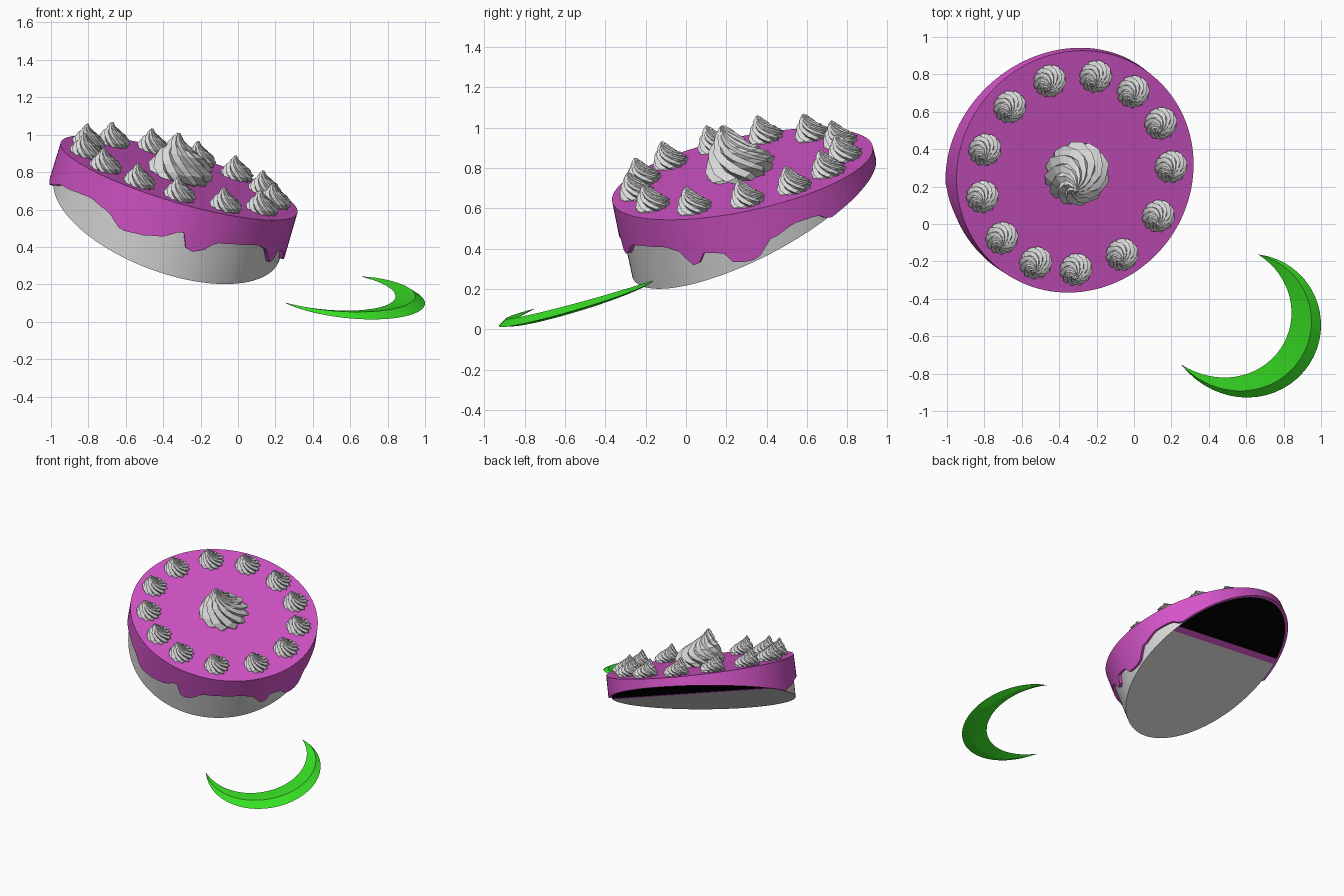
import bpy, bmesh, math
from mathutils import Vector, Matrix

if "Cube" in bpy.data.objects:
    bpy.data.objects.remove(bpy.data.objects["Cube"])

def material(name, rgb):
    m = bpy.data.materials.new(name)
    m.diffuse_color = (*rgb, 1)
    m.use_nodes = True
    m.node_tree.nodes["Principled BSDF"].inputs["Base Color"].default_value = m.diffuse_color
    return m

PURPLE = material("purple icing", (0.66, 0.09, 0.58))
CREAM = material("light grey cream", (0.7, 0.7, 0.7))
BLACK = material("black underside", (0.0, 0.0, 0.0))
GREEN = material("bright green", (0.04, 0.74, 0.018))

# tilted frame of the cake, origin in the middle of its top
n = Vector((0.28, -0.2, 0.94)).normalized()
e1 = (Vector((1, 0, 0)) - n * n.x).normalized()
e2 = n.cross(e1)
TILT = Matrix((e1, e2, n)).transposed().to_4x4()
TILT.translation = Vector((-0.315, 0.28, 0.77))

def loft(bm, rings, cap_start=True, cap_end=True):
    vs = [[bm.verts.new(p) for p in ring] for ring in rings]
    k = len(vs[0])
    for up, lo in zip(vs, vs[1:]):
        for i in range(k):
            j = (i + 1) % k
            bm.faces.new((lo[i], lo[j], up[j], up[i]))
    if cap_start:
        bm.faces.new(vs[0])
    if cap_end:
        bm.faces.new(vs[-1][::-1])

def finish(bm, name, mats, matrix, smooth=None):
    bmesh.ops.recalc_face_normals(bm, faces=bm.faces[:])
    me = bpy.data.meshes.new(name)
    bm.to_mesh(me)
    bm.free()
    for m in mats:
        me.materials.append(m)
    ob = bpy.data.objects.new(name, me)
    bpy.context.collection.objects.link(ob)
    ob.matrix_world = matrix
    if smooth:
        bpy.ops.object.select_all(action='DESELECT')
        ob.select_set(True)
        bpy.context.view_layer.objects.active = ob
        bpy.ops.object.shade_smooth_by_angle(angle=math.radians(smooth))
    return ob

SEG = 120
ANG = [2 * math.pi * i / SEG for i in range(SEG)]

def cut(a):
    # depth of the slanted bottom cut around the rim
    return 0.23 + 0.03 * math.cos(a) - 0.165 * math.sin(a)

def ring(r, depth):
    return [(r * math.cos(a), r * math.sin(a), -depth(a)) for a in ANG]

# cake body, cut off by a slanted plane
bm = bmesh.new()
loft(bm, [ring(0.64, lambda a: 0.01), ring(0.64, cut)])
for z in (-0.168, -0.18):
    bmesh.ops.bisect_plane(bm, geom=bm.verts[:] + bm.edges[:] + bm.faces[:],
                           plane_co=(0, 0, z), plane_no=(0, 0, 1))
bmesh.ops.recalc_face_normals(bm, faces=bm.faces[:])
for f in bm.faces:
    z = f.calc_center_median().z
    if f.normal.z < -0.5:
        # underside: cream layer, thin icing line, dark hollow
        f.material_index = 0 if z < -0.18 else 1 if z < -0.168 else 2
finish(bm, "cake_body", [CREAM, PURPLE, BLACK], TILT, 30)

# icing with drips: (degrees, drip length)
DRIPS = [(0, .24), (6, .165), (19, .12), (28, .12), (40, .2), (50, .3), (170, .3),
         (183, .23), (190, .2), (205, .16), (227, .14), (237, .165), (248, .235),
         (257, .225), (265, .205), (276, .145), (280, .24), (285, .227), (294, .16),
         (305, .15), (316, .144), (326, .17), (328, .24), (332, .24), (336, .18),
         (344, .19), (349, .25), (356, .255), (360, .24)]

def drip(a):
    d = math.degrees(a)
    for (a0, t0), (a1, t1) in zip(DRIPS, DRIPS[1:]):
        if a0 <= d <= a1:
            s = (d - a0) / (a1 - a0)
            s = s * s * (3 - 2 * s)
            return min(t0 + (t1 - t0) * s, cut(a))
    return min(DRIPS[-1][1], cut(a))

bm = bmesh.new()
loft(bm, [ring(0.66, lambda a: 0), ring(0.662, drip), ring(0.638, drip)], cap_end=False)
finish(bm, "icing", [PURPLE], TILT, 40)

# piped cream swirls: twisted star section that narrows to a leaning tip
PROFILE = [(0, .82), (.1, .98), (.24, 1), (.36, .86), (.42, .82), (.54, .7),
           (.64, .5), (.7, .46), (.82, .3), (.92, .14), (1, .02)]

def swirl(name, x, y, r, h, turn):
    bm = bmesh.new()
    ridges = 11
    rings = []
    for t, w in PROFILE:
        pts = []
        for i in range(ridges * 2):
            a = turn + math.pi * i / ridges - 2.4 * t
            rad = r * w * (1.0 if i % 2 else 0.8)
            # spiral step makes one side of each layer sit higher
            lift = 0.07 * h * math.sin(a + 5 * t) * (1 if 0 < t < 1 else 0)
            pts.append((rad * math.cos(a) - 0.38 * r * t * t,
                        rad * math.sin(a) - 0.3 * r * t * t, h * t + lift))
        rings.append(pts)
    loft(bm, rings)
    finish(bm, name, [CREAM], TILT @ Matrix.Translation((x, y, -0.004)))

swirl("centre_swirl", 0, 0, 0.178, 0.25, 0)
for k, deg in enumerate((0, 27, 53, 78, 106, 134, 163, 191, 219, 245, 270, 299, 330)):
    a = math.radians(deg)
    swirl(f"rim_swirl_{k + 1}", 0.53 * math.cos(a), 0.53 * math.sin(a), 0.09, 0.125, a)

# green crescent lying on a gentle slope
def arc(cx, cy, r, deg):
    a = math.radians(deg)
    return Vector((cx + r * math.cos(a), cy + r * math.sin(a)))

bm = bmesh.new()
rings = []
STEPS = 32
for i in range(STEPS + 1):
    u = 0.004 + 0.992 * i / STEPS
    outer = arc(.62, -.54, .38 + .045 * u ** 6, 84 - 234.4 * u)
    inner = arc(.51, -.48, .33 + .023 * (1 - u) ** 6 + .045 * u ** 6, 65 - 199 * u)
    h = 0.024 * math.sin(math.pi * u) ** 0.7
    section = []
    for s, dz in ((0, 0), (0.68, h), (1, -0.3 * h), (0.55, -h)):
        p = inner.lerp(outer, s)
        section.append((p.x, p.y, 0.34 - 0.078 * p.x + 0.291 * p.y + dz))
    rings.append(section)
loft(bm, rings)
finish(bm, "green_crescent", [GREEN], Matrix.Identity(4), 25)
